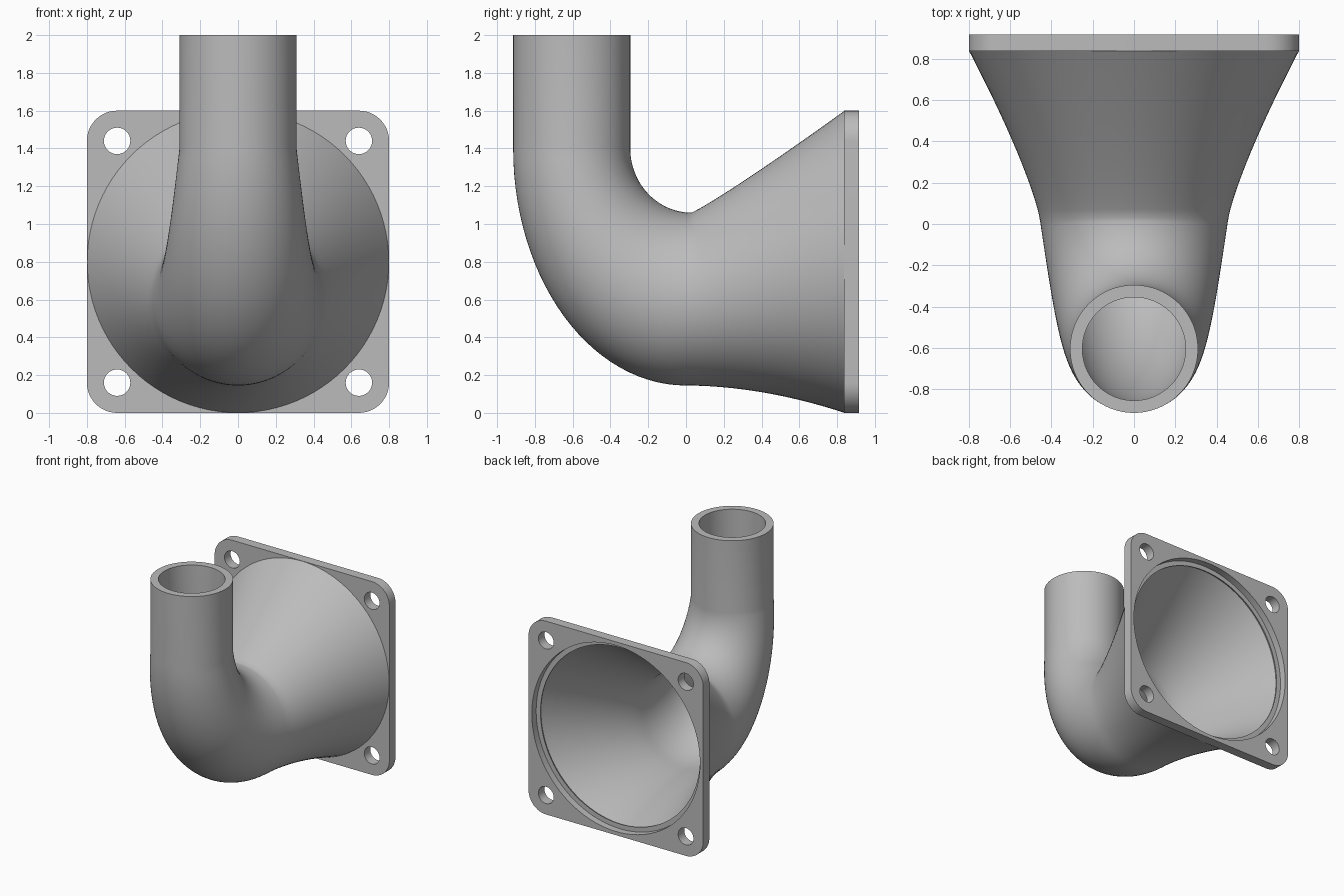
import bpy, bmesh, math
from mathutils import Vector

if "Cube" in bpy.data.objects:
    bpy.data.objects.remove(bpy.data.objects["Cube"])

SEG = 96
WALL = 0.06

grey = bpy.data.materials.new("plain grey")
grey.diffuse_color = (0.5, 0.5, 0.5, 1)
grey.use_nodes = True
grey.node_tree.nodes["Principled BSDF"].inputs["Base Color"].default_value = grey.diffuse_color


def section(heel, throat, width):
    """Cross-section: (centre, in-plane half axis, half width along x)."""
    heel, throat = Vector((0, *heel)), Vector((0, *throat))
    return (heel + throat) / 2, (heel - throat) / 2, width


def shrink(sec, wall):
    c, u, w = sec
    return c, u * (1 - wall / u.length), w - wall


def finish(ob, angle):
    ob.data.materials.clear()
    ob.data.materials.append(grey)
    bpy.ops.object.select_all(action='DESELECT')
    ob.select_set(True)
    bpy.context.view_layer.objects.active = ob
    bpy.ops.object.shade_smooth_by_angle(angle=math.radians(angle))


# Straight inlet pipe
outer = [section((-0.915, 2), (-0.295, 2), 0.31)]

# Widening elbow, from vertical to horizontal
N = 28
for i in range(N + 1):
    t = i / N
    a = t * math.pi / 2
    heel = (-0.915 * math.cos(a), 1.4 - 1.255 * math.sin(a))
    throat = (0.03 - 0.325 * math.cos(a), 1.4 - 0.34 * math.sin(a))
    outer.append(section(heel, throat, 0.31 + 0.145 * t))

# Flaring funnel up to the flange
M = 20
for i in range(1, M + 1):
    s = i / M
    heel = (0.84 * s, 0.145 * (1 - s ** 1.9))
    throat = (0.03 + 0.81 * s, 1.06 + 0.54 * s ** 1.08)
    outer.append(section(heel, throat, 0.455 + 0.345 * s ** 1.25))

# Inner skin, with a small ledge inside the flange opening
inner = [shrink(sec, WALL) for sec in outer]
ledge = [section((0.86, 0.8 - r), (0.86, 0.8 + r), r) for r in (0.785, 0.73)]
rings = outer + ledge + inner[::-1]

bm = bmesh.new()
loops = []
for c, u, w in rings:
    loops.append([bm.verts.new(c + u * math.cos(k * math.tau / SEG)
                               + Vector((w * math.sin(k * math.tau / SEG), 0, 0)))
                  for k in range(SEG)])
for i, a in enumerate(loops):
    b = loops[(i + 1) % len(loops)]
    for k in range(SEG):
        n = (k + 1) % SEG
        bm.faces.new((a[k], a[n], b[n], b[k]))
bmesh.ops.recalc_face_normals(bm, faces=bm.faces)
mesh = bpy.data.meshes.new("elbow_funnel")
bm.to_mesh(mesh)
bm.free()
funnel = bpy.data.objects.new("elbow_funnel", mesh)
bpy.context.collection.objects.link(funnel)
finish(funnel, 40)


# Square flange: rounded outline with a bore and four bolt holes
def arc(cx, cy, r, start, sweep, n):
    return [(cx + r * math.cos(start + sweep * k / n),
             cy + r * math.sin(start + sweep * k / n)) for k in range(n + 1)]


outline = []
for q, (sx, sy) in enumerate(((1, 1), (-1, 1), (-1, -1), (1, -1))):
    outline += arc(0.64 * sx, 0.64 * sy, 0.16, q * math.pi / 2, math.pi / 2, 12)
shapes = [outline, arc(0, 0, 0.77, 0, math.tau, SEG)[:-1]]
for sx in (-1, 1):
    for sy in (-1, 1):
        shapes.append(arc(0.64 * sx, 0.64 * sy, 0.07, 0, math.tau, 32)[:-1])

curve = bpy.data.curves.new("flange", 'CURVE')
curve.dimensions = '2D'
curve.fill_mode = 'BOTH'
curve.extrude = 0.04
for pts in shapes:
    sp = curve.splines.new('POLY')
    sp.points.add(len(pts) - 1)
    for p, (x, y) in zip(sp.points, pts):
        p.co = (x, y, 0, 1)
    sp.use_cyclic_u = True
flange = bpy.data.objects.new("flange", curve)
bpy.context.collection.objects.link(flange)
flange.location = (0, 0.877, 0.8)
flange.rotation_euler = (math.pi / 2, 0, 0)
bpy.ops.object.select_all(action='DESELECT')
flange.select_set(True)
bpy.context.view_layer.objects.active = flange
bpy.ops.object.convert(target='MESH')
flange = bpy.context.view_layer.objects.active
flange.name = "flange"

# Weld the plate faces to the rims
bm = bmesh.new()
bm.from_mesh(flange.data)
bmesh.ops.remove_doubles(bm, verts=bm.verts, dist=0.0005)
bmesh.ops.recalc_face_normals(bm, faces=bm.faces)
bm.to_mesh(flange.data)
bm.free()
finish(flange, 30)
